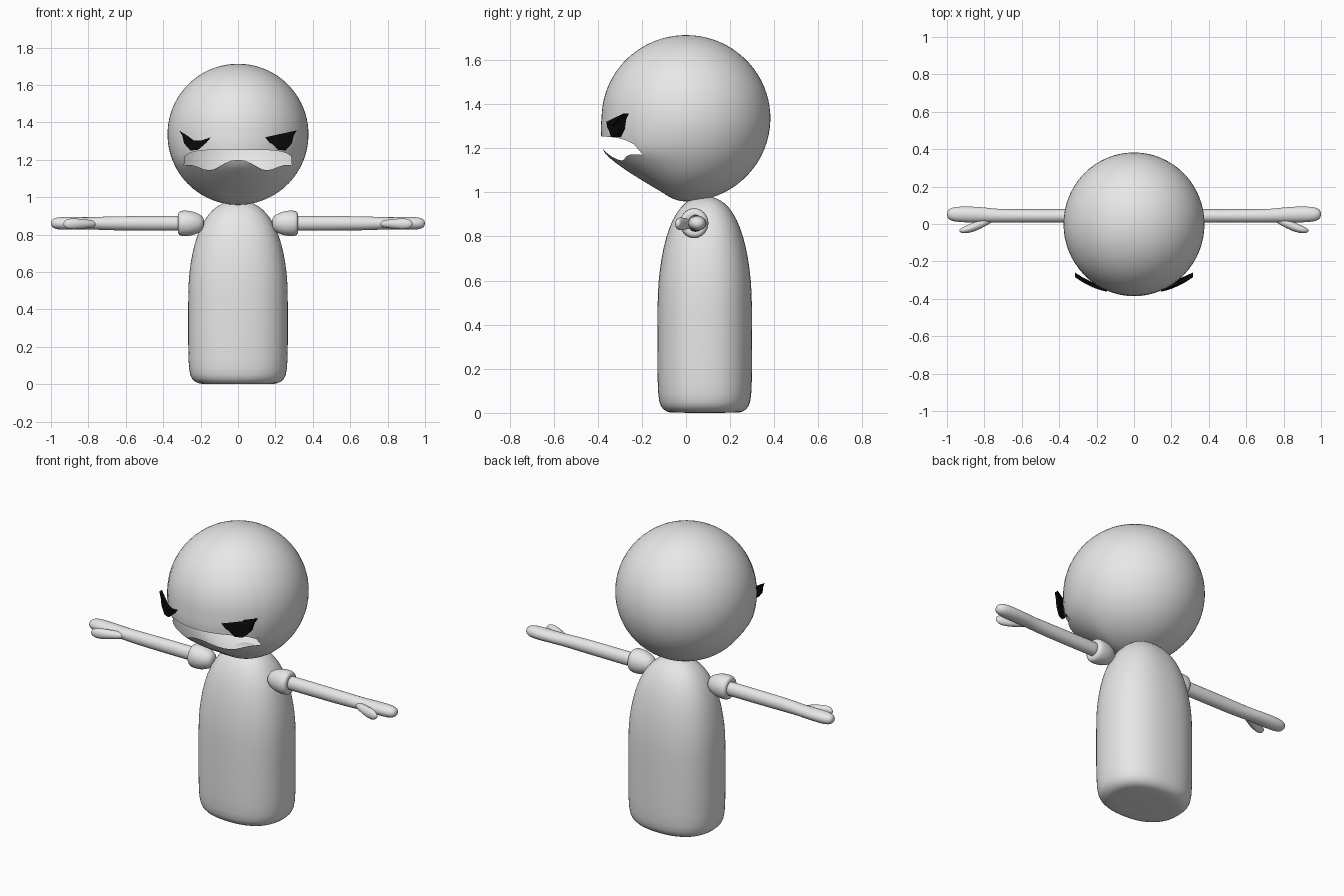
import bpy, bmesh, math

if "Cube" in bpy.data.objects:
    bpy.data.objects.remove(bpy.data.objects["Cube"])


def material(name, c):
    m = bpy.data.materials.new(name)
    m.diffuse_color = (c, c, c, 1)
    m.use_nodes = True
    m.node_tree.nodes["Principled BSDF"].inputs["Base Color"].default_value = m.diffuse_color
    return m


GREY = material("light grey", 0.8)
BLACK = material("black", 0.003)


def finish(bm, name, mat, smooth=True, subsurf=0):
    bmesh.ops.remove_doubles(bm, verts=bm.verts, dist=1e-4)
    bmesh.ops.recalc_face_normals(bm, faces=bm.faces)
    me = bpy.data.meshes.new(name)
    bm.to_mesh(me)
    bm.free()
    ob = bpy.data.objects.new(name, me)
    bpy.context.collection.objects.link(ob)
    me.materials.append(mat)
    for p in me.polygons:
        p.use_smooth = smooth
    if subsurf:
        mod = ob.modifiers.new("Subdivision", 'SUBSURF')
        mod.levels = mod.render_levels = subsurf
    return ob


def bridge(bm, rows):
    for a, b in zip(rows, rows[1:]):
        n = len(a)
        for i in range(n):
            j = (i + 1) % n
            bm.faces.new((a[i], a[j], b[j], b[i]))


def power(v, e):
    return math.copysign(abs(v) ** e, v)


def loft(name, rings, place, n=16, e=1.0):
    """Skin (pos, c1, c2, r1, r2) rings; place maps (pos, u, v) to a point."""
    bm = bmesh.new()
    rows = []
    for pos, c1, c2, r1, r2 in rings:
        rows.append([bm.verts.new(place(pos,
                     c1 + r1 * power(math.cos(2 * math.pi * i / n), e),
                     c2 + r2 * power(math.sin(2 * math.pi * i / n), e))) for i in range(n)])
    bridge(bm, rows)
    bm.faces.new(rows[0])
    bm.faces.new(rows[-1])
    return finish(bm, name, GREY, subsurf=1)


def lerp(table, z):
    if z <= table[0][0]:
        return table[0][1]
    for (z0, v0), (z1, v1) in zip(table, table[1:]):
        if z <= z1:
            return v0 + (v1 - v0) * (z - z0) / (z1 - z0)
    return table[-1][1]


# Body: soft rounded pillar with a domed top
body = [(0.0, 0.19), (0.004, 0.215), (0.025, 0.25), (0.07, 0.265), (0.2, 0.268), (0.4, 0.268),
        (0.55, 0.267), (0.65, 0.255), (0.75, 0.235), (0.84, 0.203), (0.91, 0.16),
        (0.955, 0.11), (0.977, 0.06), (0.982, 0.02)]
loft("body", [(z, 0, 0.085, r, r * 0.805) for z, r in body],
     lambda p, u, v: (u, v, p), n=32, e=0.86)

# Head: hollow ball, open at the front between two lip edges
CZ, R, N, CORNER = 1.336, 0.377, 64, 10
JAW = [(0.96, 0.6), (1.0, 0.62), (1.06, 0.8), (1.1, 0.91), (1.14, 1.0),
       (1.17, 1.055), (1.2, 1.065), (1.25, 1.03), (1.34, 1.0)]


def head_point(a, phi):
    z = CZ + R * math.cos(phi)
    w = max(0, math.cos(a)) ** 1.5
    r = R * math.sin(phi) * (1 + (lerp(JAW, z) - 1) * w)
    return (r * math.sin(a), -1.015 * r * math.cos(a), z)


def lip_heights(i):
    t = min(i, N - i) / CORNER
    if t >= 1:
        return 1.17, 1.17
    upper = 1.17 + 0.083 * math.sqrt(1 - t ** 4)
    lower = 1.172 + 0.028 * math.cos(2 * math.pi * t) if t < 0.75 else 1.172
    return upper, lower


bm = bmesh.new()
for part, end, count in ((0, 0.0, 24), (1, math.pi, 18)):
    rows = []
    for k in range(count + 1):
        row = []
        for i in range(N):
            start = math.acos((lip_heights(i)[part] - CZ) / R)
            phi = start + (end - start) * k / count
            row.append(bm.verts.new(head_point(2 * math.pi * i / N, phi)))
        rows.append(row)
    bridge(bm, rows)
finish(bm, "head", GREY)

# Arms, hands and lashes, once per side
SHOULDER = [(0.18, 0.03), (0.205, 0.05), (0.24, 0.065), (0.27, 0.07), (0.30, 0.07),
            (0.318, 0.064), (0.322, 0.045), (0.316, 0.03)]
ARM = [(0.29, .043, .86, .037, .040), (0.31, .043, .86, .037, .040), (0.5, .043, .86, .037, .040),
       (0.7, .043, .86, .037, .038), (0.76, .046, .86, .038, .034), (0.82, .050, .86, .042, .033),
       (0.9, .051, .86, .044, .035), (0.96, .052, .86, .041, .035), (0.99, .052, .86, .030, .026),
       (1.0, .052, .86, .012, .010)]
THUMB = [(0.75, .030, .857, .018, .015), (0.80, .010, .857, .025, .022),
         (0.85, -.014, .857, .027, .029), (0.90, -.031, .857, .021, .031),
         (0.925, -.035, .857, .013, .020), (0.934, -.035, .857, .004, .005)]
LASH = [(.315, 1.357), (.270, 1.328), (.235, 1.302), (.2, 1.302), (.145, 1.32), (.17, 1.29),
        (.205, 1.277), (.215, 1.252), (.255, 1.25), (.288, 1.287), (.298, 1.33)]

for side, s in (("right", 1), ("left", -1)):
    def along_x(p, u, v, s=s):
        return (s * p, u, v)
    loft("shoulder_" + side, [(x, 0.037, 0.86, r * 0.95, r) for x, r in SHOULDER], along_x)
    loft("arm_" + side, ARM, along_x)
    loft("thumb_" + side, THUMB, along_x)

    # Lash: curved plate standing just off the face
    bm = bmesh.new()
    front, back = [], []
    for x, z in LASH:
        y = -0.362 + 0.2 * (x - 0.145) + 1.5 * (x - 0.145) ** 2
        front.append(bm.verts.new((s * x, y, z)))
        back.append(bm.verts.new((s * x, y + 0.025, z)))
    bridge(bm, [front, back])
    caps = [bm.faces.new(front), bm.faces.new(back)]
    bmesh.ops.triangulate(bm, faces=caps)
    finish(bm, "lash_" + side, BLACK, smooth=False)
